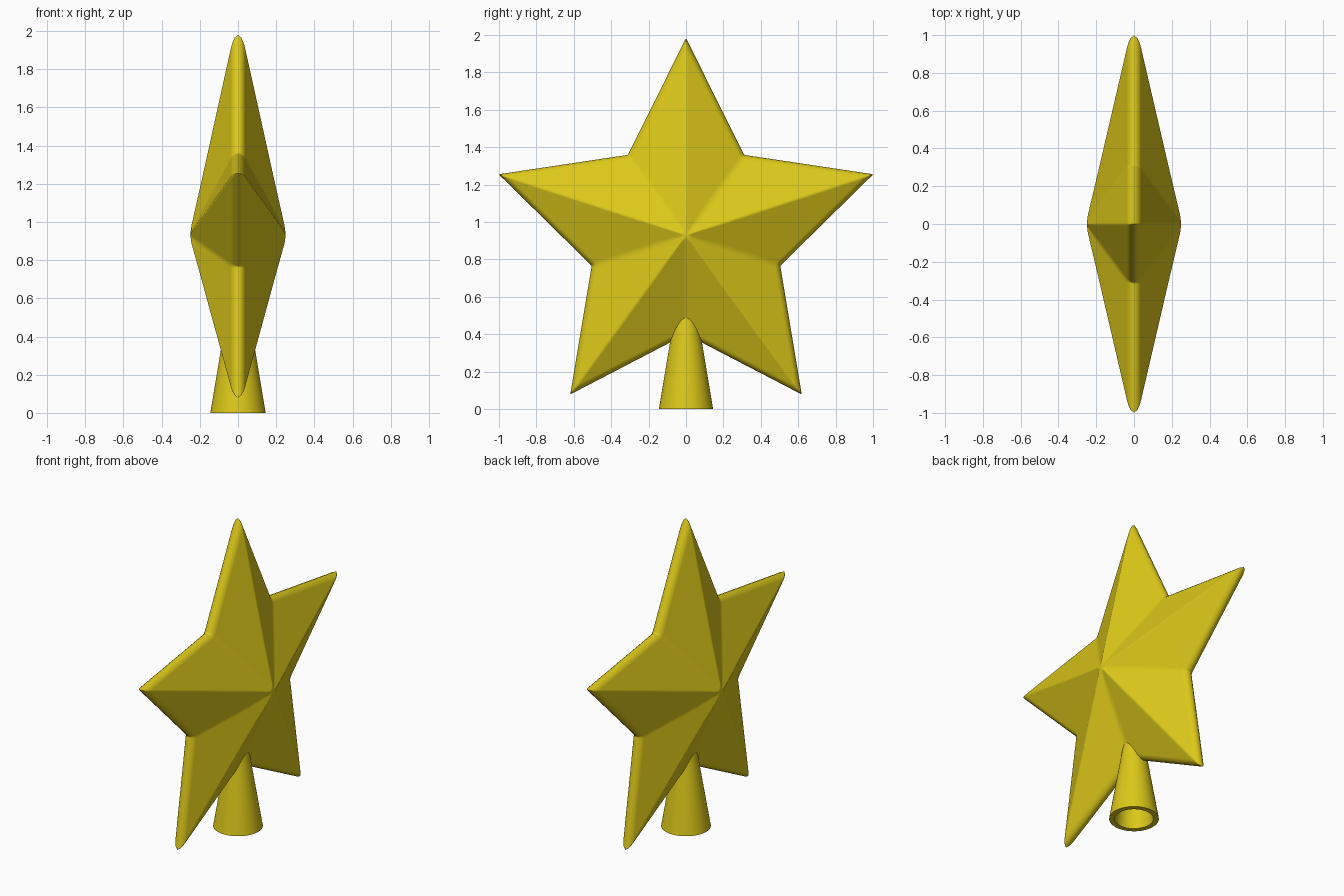
import bpy, bmesh
from math import sin, cos, pi, radians
from mathutils import Vector

if "Cube" in bpy.data.objects:
    bpy.data.objects.remove(bpy.data.objects["Cube"])

gold = bpy.data.materials.new("gold")
gold.diffuse_color = (0.72, 0.58, 0.01, 1)
gold.use_nodes = True
gold.node_tree.nodes["Principled BSDF"].inputs["Base Color"].default_value = gold.diffuse_color
CZ, TIP, NOTCH, PEAK = 0.93, 1.053, 0.53, 0.256


def finish(name, bm, angle):
    bmesh.ops.recalc_face_normals(bm, faces=bm.faces)
    me = bpy.data.meshes.new(name)
    bm.to_mesh(me)
    bm.free()
    me.materials.append(gold)
    ob = bpy.data.objects.new(name, me)
    bpy.context.collection.objects.link(ob)
    bpy.ops.object.select_all(action='DESELECT')
    ob.select_set(True)
    bpy.context.view_layer.objects.active = ob
    bpy.ops.object.shade_smooth_by_angle(angle=radians(angle))
    return ob


def star_ring(s, d):
    """Star outline at scale s, each corner rounded over distance d."""
    pts = []
    for i in range(10):
        r = (NOTCH if i % 2 else TIP) * s
        pts.append(Vector((r * sin(i * pi / 5), r * cos(i * pi / 5))))
    out = []
    for i, p in enumerate(pts):
        a = p + (pts[i - 1] - p).normalized() * d
        b = p + (pts[(i + 1) % 10] - p).normalized() * d
        out += [a, a * 0.25 + p * 0.5 + b * 0.25, b]
    return out


# Star: rings from one peak over the rounded rim to the other peak
half = [(s, PEAK * (1 - s / 1.1), 0.02) for s in (0.08, 0.3, 0.6, 0.94)]
half[0] = (0.05, PEAK * (1 - 0.05 / 1.1), 0.008)
half += [(0.965, 0.029, 0.014), (0.987, 0.017, 0.009)]
rings = half + [(1.0, 0.0, 0.006)] + [(s, -x, d) for s, x, d in reversed(half)]
bm = bmesh.new()
loops = [[bm.verts.new((x, p.x, CZ + p.y)) for p in star_ring(s, d)] for s, x, d in rings]
n = len(loops[0])
for a, b in zip(loops, loops[1:]):
    for i in range(n):
        j = (i + 1) % n
        bm.faces.new((a[i], a[j], b[j], b[i]))
for loop, x in ((loops[0], 0.25), (loops[-1], -0.25)):
    c = bm.verts.new((x, 0, CZ))
    for i in range(n):
        bm.faces.new((loop[i], loop[(i + 1) % n], c))
star = finish("star", bm, 50)
# Keep the big facets flat and only the narrow ridges soft
wn = star.modifiers.new("flat_facets", 'WEIGHTED_NORMAL')
wn.weight = 100
wn.keep_sharp = True

# Socket: hollow tapered tube that slips over the tree top
profile = [(0.055, 0.54), (0.145, 0.0), (0.113, 0.0), (0.06, 0.37)]
N = 64
bm = bmesh.new()
loops = [[bm.verts.new((r * cos(2 * pi * i / N), r * sin(2 * pi * i / N), z)) for i in range(N)]
         for r, z in profile]
for a, b in zip(loops, loops[1:]):
    for i in range(N):
        j = (i + 1) % N
        bm.faces.new((a[i], a[j], b[j], b[i]))
bm.faces.new(loops[0])
bm.faces.new(loops[-1])
finish("socket", bm, 40)
